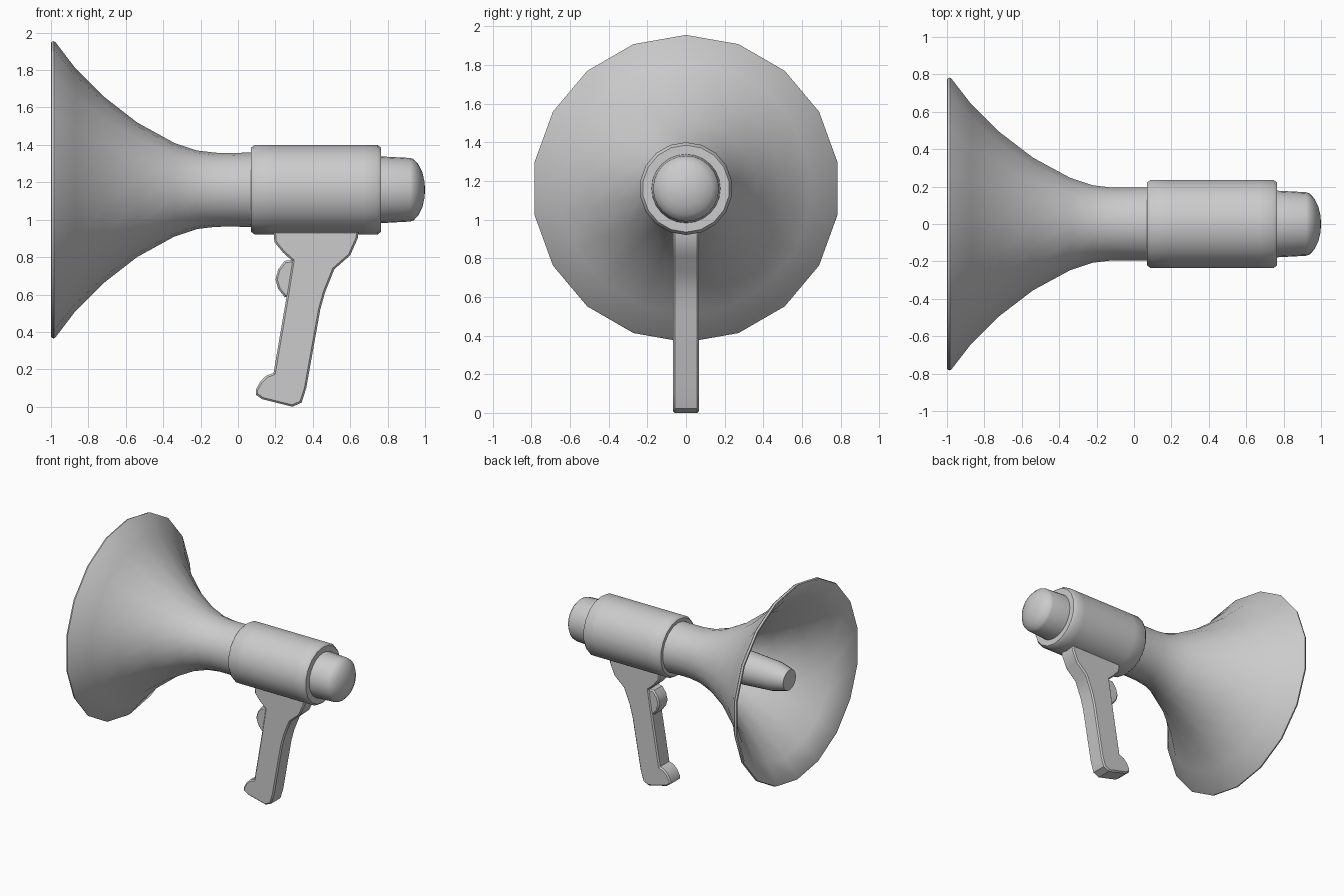
import bpy, bmesh, math

if "Cube" in bpy.data.objects:
    bpy.data.objects.remove(bpy.data.objects["Cube"])

AXIS_Z = 1.16


def finish(name, bm, angle):
    bmesh.ops.remove_doubles(bm, verts=bm.verts, dist=1e-5)
    bmesh.ops.recalc_face_normals(bm, faces=bm.faces)
    mesh = bpy.data.meshes.new(name)
    bm.to_mesh(mesh)
    bm.free()
    ob = bpy.data.objects.new(name, mesh)
    bpy.context.collection.objects.link(ob)
    bpy.ops.object.select_all(action='DESELECT')
    ob.select_set(True)
    bpy.context.view_layer.objects.active = ob
    bpy.ops.object.shade_smooth_by_angle(angle=math.radians(angle))
    return ob


def lathe(name, profile, sides=18, angle=40):
    """Spin (x, radius) points around the megaphone's long axis."""
    bm = bmesh.new()
    verts = [bm.verts.new((x, 0, AXIS_Z + r)) for x, r in profile]
    edges = [bm.edges.new(pair) for pair in zip(verts, verts[1:])]
    bmesh.ops.spin(bm, geom=verts + edges, cent=(0, 0, AXIS_Z), axis=(1, 0, 0),
                   angle=math.tau, steps=sides, use_merge=True)
    return finish(name, bm, angle)


def slab(name, outline, half_width, bevel):
    """Extrude an (x, z) outline across y and soften its side edges."""
    bm = bmesh.new()
    face = bm.faces.new([bm.verts.new((x, -half_width, z)) for x, z in outline])
    ext = bmesh.ops.extrude_face_region(bm, geom=[face], use_keep_orig=True)
    for v in ext['geom']:
        if isinstance(v, bmesh.types.BMVert):
            v.co.y = half_width
    bmesh.ops.recalc_face_normals(bm, faces=bm.faces)
    rims = [e for e in bm.edges if abs(e.verts[0].co.y - e.verts[1].co.y) < 1e-6]
    bmesh.ops.bevel(bm, geom=rims, offset=bevel, segments=1, affect='EDGES')
    return finish(name, bm, 35)


# Flared horn: outer skin, rolled rim, inner skin, closed throat
outer = [(0.10, 0.20), (-0.02, 0.197), (-0.12, 0.198), (-0.22, 0.21), (-0.34, 0.25),
         (-0.54, 0.36), (-0.72, 0.50), (-0.87, 0.65), (-0.975, 0.788)]
rim = [(-0.985, 0.795), (-0.998, 0.79), (-1.0, 0.778)]
inner = [(-0.89, 0.635), (-0.735, 0.483), (-0.55, 0.34), (-0.345, 0.23),
         (-0.22, 0.19), (-0.05, 0.178), (-0.05, 0)]
lathe("horn", outer + rim + inner, angle=50)

# Sound tube inside the horn, with a tapered tip
lathe("inner_tube", [(-0.05, 0.155), (-0.55, 0.13), (-0.82, 0.112),
                     (-0.93, 0.082), (-0.93, 0)])

# Cylindrical housing with bevelled ends
lathe("housing", [(0.07, 0.19), (0.07, 0.225), (0.09, 0.24), (0.19, 0.24), (0.67, 0.24),
                  (0.745, 0.24), (0.765, 0.225), (0.765, 0.16)], angle=50)

# Domed rear cap
lathe("rear_cap", [(0.75, 0.179), (0.92, 0.17), (0.94, 0.163), (0.965, 0.135),
                   (0.985, 0.095), (0.997, 0.045), (1.0, 0)], sides=24)

# Pistol grip with a flared mount and a hooked foot
slab("grip", [(0.19, 0.94), (0.195, 0.88), (0.24, 0.825), (0.29, 0.78), (0.26, 0.59),
              (0.19, 0.18), (0.15, 0.165), (0.12, 0.135), (0.095, 0.09), (0.095, 0.065),
              (0.13, 0.04), (0.29, 0.0), (0.34, 0.022), (0.365, 0.10), (0.44, 0.52),
              (0.465, 0.61), (0.515, 0.735), (0.60, 0.81), (0.64, 0.90), (0.645, 0.94)],
     0.068, 0.01)

# Trigger on the front of the grip
slab("trigger", [(0.30, 0.785), (0.25, 0.78), (0.215, 0.735), (0.20, 0.68), (0.215, 0.63),
                 (0.25, 0.585), (0.30, 0.60)], 0.06, 0.01)
